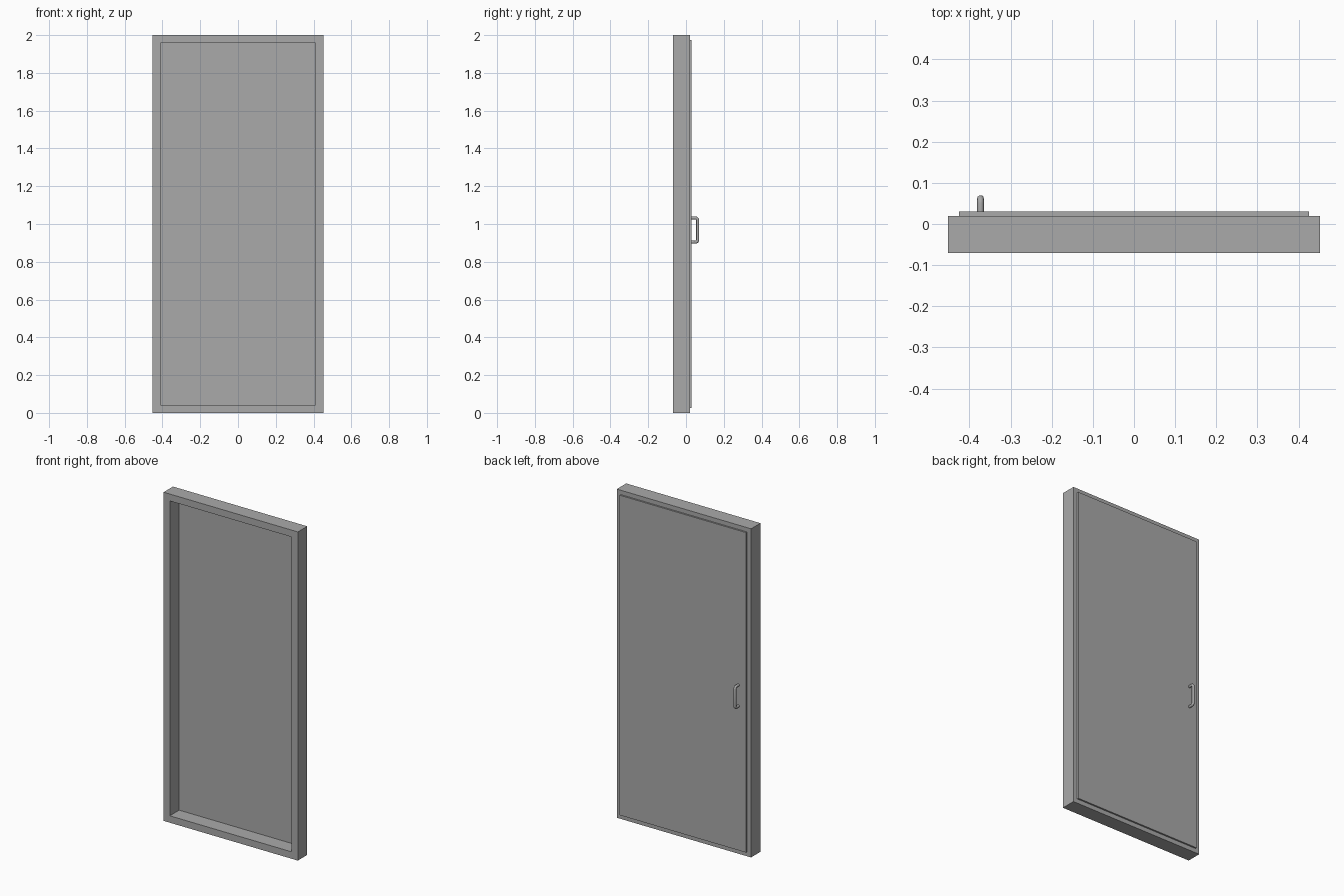
import bpy, bmesh, math

if "Cube" in bpy.data.objects:
    bpy.data.objects.remove(bpy.data.objects["Cube"])

grey = bpy.data.materials.new("plain_grey")
grey.diffuse_color = (0.4, 0.4, 0.4, 1)
grey.use_nodes = True
grey.node_tree.nodes["Principled BSDF"].inputs["Base Color"].default_value = grey.diffuse_color


def finish(name, bm):
    bmesh.ops.recalc_face_normals(bm, faces=bm.faces)
    mesh = bpy.data.meshes.new(name)
    bm.to_mesh(mesh)
    bm.free()
    mesh.materials.append(grey)
    ob = bpy.data.objects.new(name, mesh)
    bpy.context.collection.objects.link(ob)
    return ob


def rect(bm, half, border, y):
    """Four corners of an upright rectangle at depth y."""
    return [bm.verts.new((x, y, z)) for x, z in
            ((-half, border), (half, border), (half, 2 - border), (-half, 2 - border))]


# Door frame: a hollow rectangular ring
bm = bmesh.new()
loops = [rect(bm, 0.452, 0, -0.07), rect(bm, 0.452, 0, 0.02),
         rect(bm, 0.41, 0.042, 0.02), rect(bm, 0.41, 0.042, -0.07)]
for a, b in zip(loops, loops[1:] + loops[:1]):
    for i in range(4):
        j = (i + 1) % 4
        bm.faces.new((a[i], a[j], b[j], b[i]))
finish("door_frame", bm)

# Door panel: thin plate closing the back of the frame
bm = bmesh.new()
front, back = rect(bm, 0.4255, 0.0265, 0.02), rect(bm, 0.4255, 0.0265, 0.03)
bm.faces.new(front)
bm.faces.new(back)
for i in range(4):
    j = (i + 1) % 4
    bm.faces.new((front[i], front[j], back[j], back[i]))
finish("door_panel", bm)

# Pull handle: round bar swept along a path with rounded corners
X, Y, R, BAR = -0.373, 0.062, 0.012, 0.008
path = [(0.028, 0.904)]
for cz, start in ((0.904 + R, -90), (1.032 - R, 0)):
    for k in range(5):
        t = math.radians(start + 22.5 * k)
        path.append((Y - R + R * math.cos(t), cz + R * math.sin(t)))
path.append((0.028, 1.032))

curve = bpy.data.curves.new("pull_handle", "CURVE")
curve.dimensions = "3D"
curve.bevel_depth = BAR
curve.bevel_resolution = 4
curve.use_fill_caps = True
spline = curve.splines.new("POLY")
spline.points.add(len(path) - 1)
for p, (y, z) in zip(spline.points, path):
    p.co = (X, y, z, 1)
curve.materials.append(grey)
handle = bpy.data.objects.new("pull_handle", curve)
bpy.context.collection.objects.link(handle)
bpy.context.view_layer.objects.active = handle
handle.select_set(True)
bpy.ops.object.convert(target="MESH")
bpy.ops.object.shade_smooth_by_angle(angle=math.radians(35))
